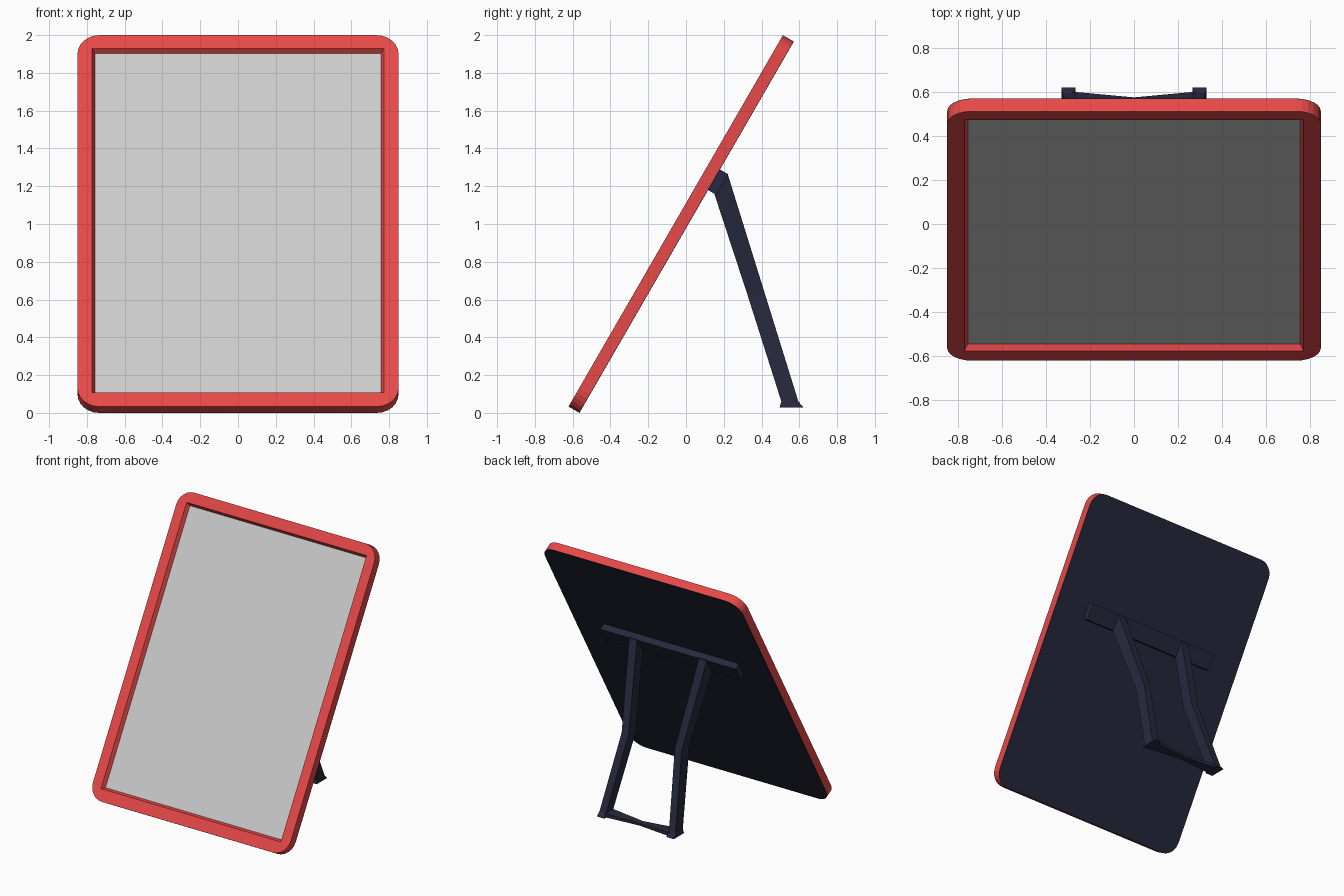
import bpy, bmesh
from math import sin, cos, pi, radians

if "Cube" in bpy.data.objects:
    bpy.data.objects.remove(bpy.data.objects["Cube"])

W, H, T = 1.70, 2.27, 0.067           # panel width, length, thickness
R, SEG = 0.115, 6                     # corner radius and segments
BACK = T - 0.003                      # where the back cover begins
S, C = sin(radians(60)), cos(radians(60))


def material(name, rgb):
    m = bpy.data.materials.new(name)
    m.diffuse_color = (*rgb, 1)
    m.use_nodes = True
    m.node_tree.nodes["Principled BSDF"].inputs["Base Color"].default_value = m.diffuse_color
    return m


red = material("red_plastic", (0.8, 0.065, 0.065))
dark = material("dark_plastic", (0.02, 0.022, 0.047))


def tilt(x, v, n):
    """Panel coordinates (across, up the slope, behind the front) to world."""
    return (x, -0.622 + C * v + S * n, C * T + S * v - C * n)


def finish(name, bm, mat=None):
    bmesh.ops.recalc_face_normals(bm, faces=bm.faces)
    me = bpy.data.meshes.new(name)
    bm.to_mesh(me)
    bm.free()
    ob = bpy.data.objects.new(name, me)
    bpy.context.collection.objects.link(ob)
    if mat:
        me.materials.append(mat)
    return ob


def loft(name, rings, mat=None):
    """Closed solid through a list of equal-length rings."""
    bm = bmesh.new()
    vs = [[bm.verts.new(p) for p in r] for r in rings]
    k = len(vs[0])
    for a, b in zip(vs, vs[1:]):
        for i in range(k):
            bm.faces.new((a[i], a[(i + 1) % k], b[(i + 1) % k], b[i]))
    bm.faces.new(vs[0])
    bm.faces.new(vs[-1])
    return finish(name, bm, mat)


def rounded(n):
    """Rounded outline, corner by corner, at depth n."""
    pts = []
    for q, (sx, v) in enumerate(((1, H - R), (-1, H - R), (-1, R), (1, R))):
        for i in range(SEG + 1):
            a = (q + i / SEG) * pi / 2
            pts.append(tilt(sx * (W / 2 - R) + R * cos(a), v + R * sin(a), n))
    return pts


def rect(hw, v0, v1, n):
    return [tilt(x, v, n) for x, v in ((hw, v1), (-hw, v1), (-hw, v0), (hw, v0))]


# Frame: rounded outside, square opening with sloped lip
DEPTH, LIP = 0.029, 0.016
OPEN = (0.772, 0.087, H - 0.08)
INNER = (OPEN[0] - LIP, OPEN[1] + LIP, OPEN[2] - LIP)
bm = bmesh.new()
of, ob_ = ([bm.verts.new(p) for p in rounded(n)] for n in (0, BACK))
i0, i1, i2 = ([bm.verts.new(p) for p in rect(*d, n)]
              for d, n in ((OPEN, 0), (INNER, DEPTH), (INNER, BACK)))
N, K = len(of), SEG + 1
for i in range(N):
    j = (i + 1) % N
    bm.faces.new((of[i], of[j], ob_[j], ob_[i]))
for outer, inner in ((of, i0), (ob_, i2)):
    for q in range(4):
        nxt = (q + 1) % 4
        for i in range(q * K, q * K + SEG):
            bm.faces.new((outer[i], outer[i + 1], inner[q]))
        bm.faces.new((outer[q * K + SEG], outer[nxt * K], inner[nxt], inner[q]))
for a, b in ((i0, i1), (i1, i2)):
    for q in range(4):
        nxt = (q + 1) % 4
        bm.faces.new((a[q], a[nxt], b[nxt], b[q]))
finish("frame", bm, red)

# Display sheet and back cover
loft("display_sheet", [rect(*INNER, DEPTH), rect(*INNER, DEPTH + 0.01)])
loft("back_cover", [rounded(BACK), rounded(T)], dark)

# Hinge bar across the back
loft("hinge_bar", [rect(0.58, 1.362, 1.488, n) for n in (T, 0.118)], dark)

# Legs: (x centre, half width, front y/z, back y/z), pinched at mid height
LEG = ((0.300, 0.034, 0.150, 1.160, 0.220, 1.267),
       (0.228, 0.030, 0.327, 0.620, 0.421, 0.620),
       (0.298, 0.028, 0.505, 0.060, 0.595, 0.060),
       (0.298, 0.032, 0.495, 0.028, 0.622, 0.028))
for side, name in ((1, "right_leg"), (-1, "left_leg")):
    loft(name, [[(side * x - h, y0, z0), (side * x + h, y0, z0),
                 (side * x + h, y1, z1), (side * x - h, y1, z1)]
                for x, h, y0, z0, y1, z1 in LEG], dark)

# Foot brace between the legs, narrowing to the middle
loft("foot_brace", [[(x, y0, 0.029), (x, y1, 0.029), (x, y1, z), (x, y0, z)]
                    for x, y0, y1, z in ((-0.28, 0.505, 0.602, 0.058),
                                         (0, 0.53, 0.576, 0.046),
                                         (0.28, 0.505, 0.602, 0.058))], dark)
